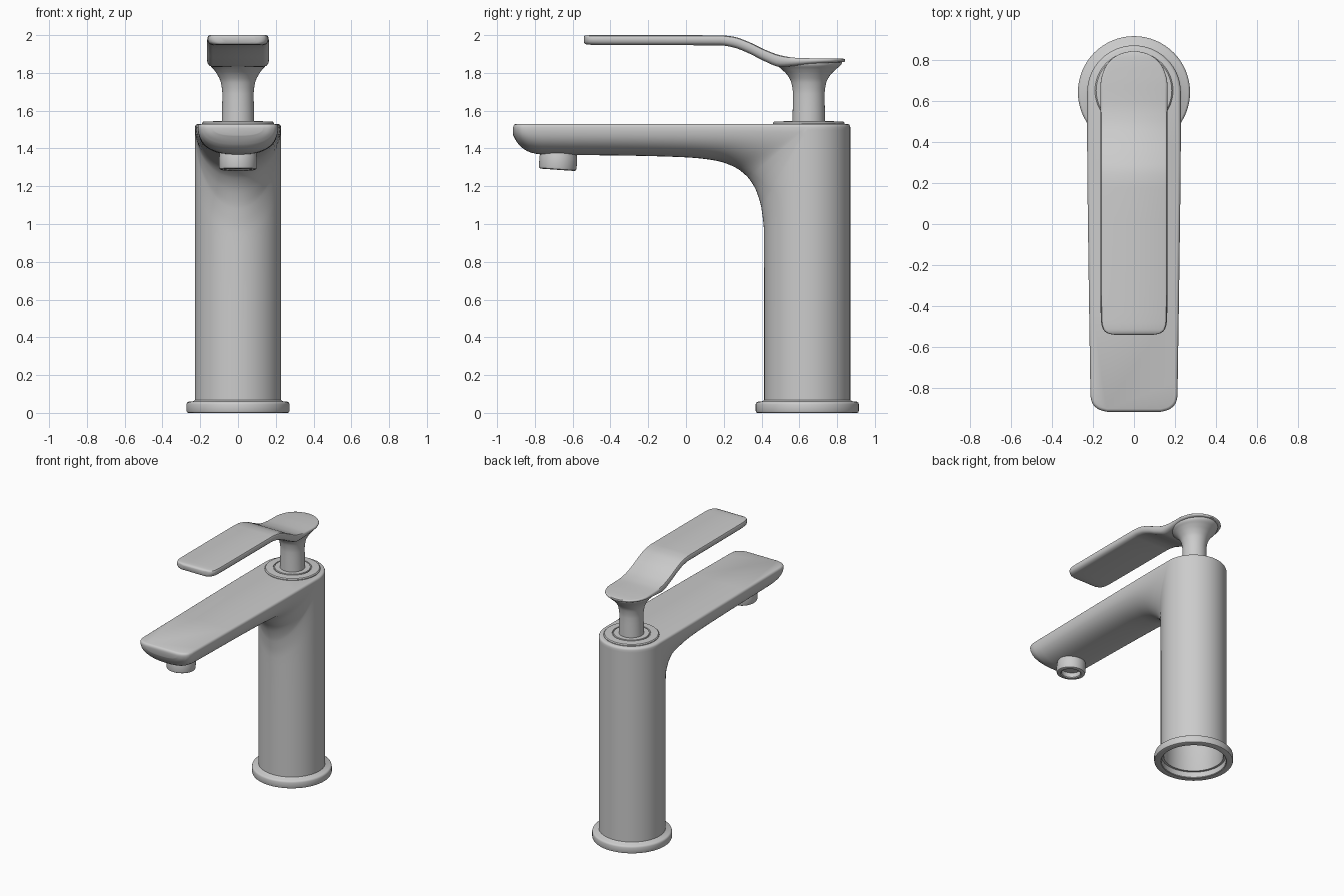
import bpy, bmesh, math
from mathutils import Vector

if "Cube" in bpy.data.objects:
    bpy.data.objects.remove(bpy.data.objects["Cube"])


def smooth(rows, steps):
    """Monotone cubic interpolation through rows of numbers."""
    rows = [Vector(r) for r in rows]
    d = [(b - a).length for a, b in zip(rows, rows[1:])]
    s = [(b - a) / l for a, b, l in zip(rows, rows[1:], d)]

    def mean(a, b):
        return Vector([2 * p * q / (p + q) if p * q > 0 else 0 for p, q in zip(a, b)])
    m = [s[0]] + [mean(a, b) for a, b in zip(s, s[1:])] + [s[-1]]
    out = []
    for i, l in enumerate(d):
        for k in range(steps):
            t = k / steps
            out.append(rows[i] * (2*t**3 - 3*t**2 + 1) + m[i] * l * (t**3 - 2*t**2 + t)
                       + rows[i+1] * (3*t**2 - 2*t**3) + m[i+1] * l * (t**3 - t**2))
    return out + [rows[-1]]


def finish(bm, name, angle=40):
    me = bpy.data.meshes.new(name)
    bm.to_mesh(me)
    bm.free()
    ob = bpy.data.objects.new(name, me)
    bpy.context.collection.objects.link(ob)
    bpy.ops.object.select_all(action='DESELECT')
    ob.select_set(True)
    bpy.context.view_layer.objects.active = ob
    bpy.ops.object.shade_smooth_by_angle(angle=math.radians(angle))
    return ob


def loft(name, rings, cap_start=True, cap_end=True):
    bm = bmesh.new()
    vs = [[bm.verts.new(p) for p in r] for r in rings]
    n = len(vs[0])
    for a, b in zip(vs, vs[1:]):
        for j in range(n):
            k = (j + 1) % n
            bm.faces.new((a[j], a[k], b[k], b[j]))
    if cap_start:
        bm.faces.new(vs[0])
    if cap_end:
        bm.faces.new(vs[-1])
    bmesh.ops.recalc_face_normals(bm, faces=bm.faces)
    return finish(bm, name)


def ellipse(rx, ry, z, n=64):
    return [(rx * math.cos(2*math.pi*j/n), ry * math.sin(2*math.pi*j/n), z) for j in range(n)]


def lathe(name, profile, loc, **caps):
    ob = loft(name, [ellipse(r, r, z) for r, z in profile], **caps)
    ob.location = loc
    return ob


# Column and spout: half sections fan from the spout tip into the column front
CY, R = 0.642, 1.513
# rail y, rail z, half width, section exponent, underside y, underside z
stations = smooth([
    (-.915, R, .13, 2.6, -.915, 1.47), (-.906, R, .165, 2.5, -.902, 1.445),
    (-.89, R, .19, 2.4, -.885, 1.42), (-.868, R, .205, 2.4, -.86, 1.398),
    (-.83, R, .212, 2.4, -.82, 1.378), (-.76, R, .213, 2.4, -.76, 1.368),
    (-.3, R, .22, 2.4, -.3, 1.362), (0, R, .224, 2.35, 0, 1.353),
    (.25, R, .227, 2.25, .15, 1.337), (.45, R, .228, 2.15, .25, 1.305),
    (CY, R, .228, 2.1, .32, 1.255), (CY, R, .228, 2.05, .37, 1.18),
    (CY, R, .228, 2, .4, 1.08), (CY, 1.3, .228, 2, .413, .95),
    (CY, .9, .228, 2, .414, .6), (CY, .05, .228, 2, .414, .05)], 5)
bm = bmesh.new()
K = 32
front, back = [], []
corner = max(i for i, s in enumerate(stations) if s[1] > R - 1e-5)
for i, (ry, rz, w, n, by, bz) in enumerate(stations):
    row = []
    for j in range(K + 1):
        a = math.pi * (j / K - .5)
        x = math.copysign(abs(math.sin(a)) ** (2 / n), a) * w
        f = max(math.cos(a), 0) ** (2 / n) if 0 < j < K else 0
        row.append(bm.verts.new((x, ry + (by - ry) * f, rz + (bz - rz) * f)))
    front.append(row)
    if i >= corner:
        arc = [bm.verts.new((w * math.cos(math.pi*j/K), ry + w * math.sin(math.pi*j/K), rz))
               for j in range(1, K)]
        back.append([row[-1]] + arc + [row[0]])
for strips in (front, back):
    for a, b in zip(strips, strips[1:]):
        for j in range(K):
            bm.faces.new((a[j], a[j+1], b[j+1], b[j]))
bm.faces.new(front[0])
rail = [r for r, s in zip(front, stations) if s[0] < CY - 1e-4]
bm.faces.new([r[-1] for r in rail] + back[0] + [r[0] for r in reversed(rail)])
bmesh.ops.remove_doubles(bm, verts=bm.verts, dist=1e-5)
bmesh.ops.recalc_face_normals(bm, faces=bm.faces)
top = max(bm.faces, key=lambda f: len(f.verts))
if top.normal.z < 0:
    bmesh.ops.reverse_faces(bm, faces=bm.faces)
for t, d in ((.002, .007), (.004, .006), (.008, .004)):
    bmesh.ops.inset_individual(bm, faces=[top], thickness=t, depth=d, use_even_offset=True)
finish(bm, "column_and_spout", 50)

# Base flange with the hollow inside of the column
lathe("base_flange", [
    (.204, 1.2), (.204, .05), (.208, .045), (.224, .045), (.224, .004), (.228, 0), (.264, 0),
    (.27, .003), (.273, .01), (.273, .045), (.27, .054), (.262, .059), (.236, .062), (.226, .07)],
    (0, CY, 0), cap_end=False)

# Outlet nozzle under the spout
nozzle = lathe("outlet_nozzle", [
    (.094, .12), (.098, .075), (.1, .065), (.1, .014), (.097, .004), (.09, 0), (.072, 0),
    (.066, .006), (.066, .04), (.03, .042)], (0, -.68, 1.287))
nozzle.rotation_euler.x = math.radians(-4)

# Stepped collar on top of the column
lathe("collar", [(.19, 1.52), (.19, 1.535), (.184, 1.542), (.132, 1.544), (.13, 1.537),
                 (.124, 1.537), (.122, 1.546), (.08, 1.546)], (0, .65, 0))

# Stem flaring into the handle
stem = smooth([(1.535, .086, .086), (1.69, .083, .084), (1.75, .091, .093), (1.79, .109, .115),
               (1.82, .13, .145), (1.845, .15, .172), (1.86, .152, .178)], 4)
loft("handle_stem", [ellipse(rx, ry, z) for z, rx, ry in stem]).location.y = .65

# Lever handle: y, half width, top z, bottom z
lever = smooth([
    (-.541, .09, 1.993, 1.96), (-.534, .124, 1.998, 1.953), (-.518, .147, 2, 1.95),
    (-.485, .159, 2, 1.948), (-.43, .162, 2, 1.947), (.18, .163, 1.999, 1.946),
    (.25, .163, 1.992, 1.935), (.33, .163, 1.965, 1.905), (.42, .163, 1.922, 1.86),
    (.5, .163, 1.893, 1.832), (.58, .163, 1.88, 1.838), (.68, .163, 1.877, 1.848),
    (.76, .142, 1.876, 1.853), (.81, .099, 1.876, 1.856), (.833, .055, 1.875, 1.858),
    (.842, .015, 1.874, 1.86)], 4)
rings = []
for y, w, zt, zb in lever:
    t, e = zt - zb, min(1, w / .06)
    half = [(w - .014*e, zt), (w - .005*e, zt - .07*t), (w - .001*e, zt - .22*t), (w, zt - .45*t),
            (w - .003*e, zt - .7*t), (w - .012*e, zt - .9*t), (w - .03*e, zb)]
    rings.append([(x, y, z) for x, z in half] + [(-x, y, z) for x, z in reversed(half)])
loft("lever_handle", rings)
